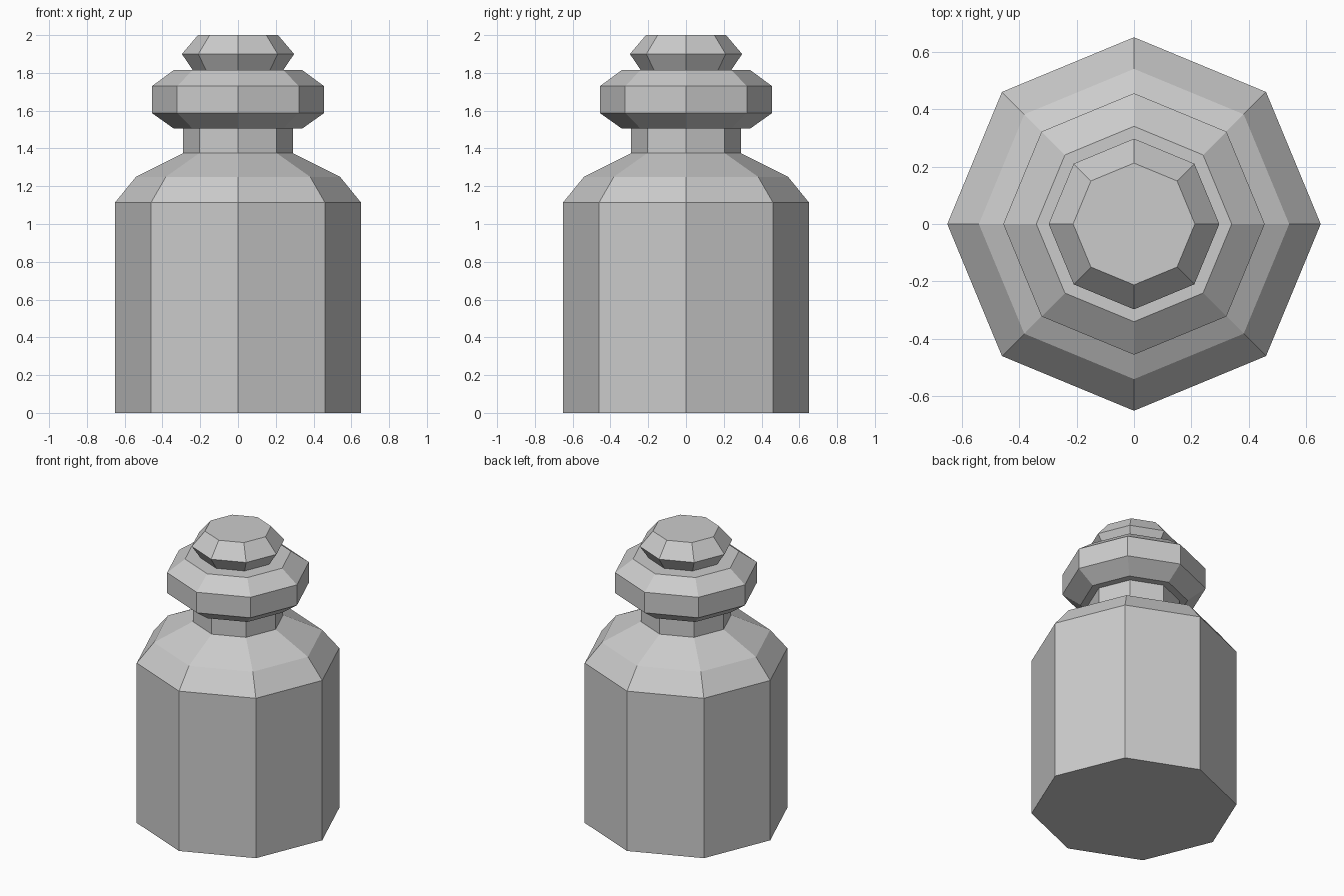
import bpy
import bmesh
from math import cos, sin, tau

cube = bpy.data.objects.get("Cube")
if cube:
    bpy.data.objects.remove(cube, do_unlink=True)

SIDES = 8

grey = bpy.data.materials.new("plain grey")
grey.use_nodes = True
colour = (0.6, 0.6, 0.6, 1)
grey.diffuse_color = colour
grey.node_tree.nodes["Principled BSDF"].inputs["Base Color"].default_value = colour


def turned_part(name, profile):
    """Sweep a (radius, height) profile around z as a closed faceted solid."""
    bm = bmesh.new()
    rings = [[bm.verts.new((r * cos(tau * i / SIDES), r * sin(tau * i / SIDES), z))
              for i in range(SIDES)] for r, z in profile]
    for low, high in zip(rings, rings[1:]):
        for i in range(SIDES):
            j = (i + 1) % SIDES
            bm.faces.new((low[i], low[j], high[j], high[i]))
    bm.faces.new(rings[0][::-1])
    bm.faces.new(rings[-1])
    mesh = bpy.data.meshes.new(name)
    bm.to_mesh(mesh)
    bm.free()
    mesh.materials.append(grey)
    part = bpy.data.objects.new(name, mesh)
    bpy.context.collection.objects.link(part)
    return part


# Jar body with sloping shoulders and a short neck
turned_part("jar_body", [(0.65, 0), (0.65, 1.115), (0.54, 1.25),
                         (0.29, 1.375), (0.29, 1.505)])

# Wide lid, bevelled above and below
turned_part("lid", [(0.34, 1.505), (0.455, 1.587), (0.455, 1.73), (0.34, 1.815)])

# Knob on the lid
turned_part("knob", [(0.24, 1.815), (0.297, 1.9), (0.212, 2)])
